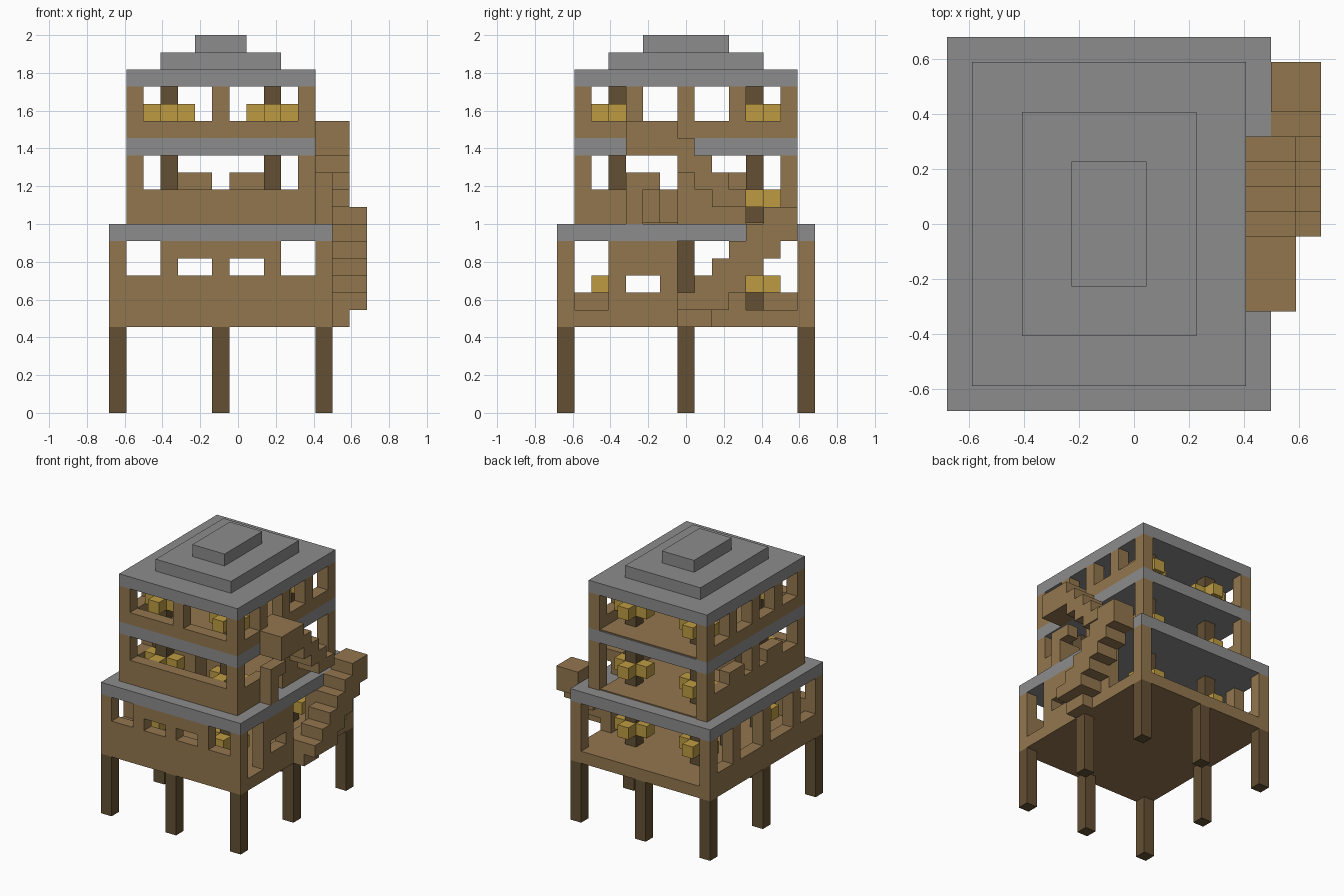
import bpy
import bmesh
from mathutils import Matrix, Vector

old = bpy.data.objects.get("Cube")
if old:
    bpy.data.objects.remove(old, do_unlink=True)

UNIT = 2 / 22
HALF = 7.5


def make_material(name, red, green, blue):
    mat = bpy.data.materials.new(name)
    mat.use_nodes = True
    color = (red, green, blue, 1)
    mat.diffuse_color = color
    mat.node_tree.nodes["Principled BSDF"].inputs["Base Color"].default_value = color
    return mat


wood = make_material("wood", .29, .183, .077)
dark_wood = make_material("dark_wood", .127, .08, .033)
stone = make_material("grey_stone", .262, .262, .262)
glow = make_material("lamp_yellow", .51, .33, .055)


class Part:
    """A named object built from grid-aligned blocks, with inclusive cell ranges."""

    def __init__(self, name, material):
        self.name, self.material, self.bm = name, material, bmesh.new()

    def block(self, xs, ys, zs):
        spans = [s if isinstance(s, tuple) else (s, s) for s in (xs, ys, zs)]
        low = Vector([s[0] for s in spans])
        high = Vector([s[1] + 1 for s in spans])
        size = (high - low) * UNIT
        center = ((low + high) / 2 - Vector((HALF, HALF, 0))) * UNIT
        matrix = Matrix.Translation(center) @ Matrix.Diagonal((*size, 1))
        bmesh.ops.create_cube(self.bm, size=1, matrix=matrix)

    def finish(self):
        mesh = bpy.data.meshes.new(self.name)
        self.bm.to_mesh(mesh)
        self.bm.free()
        mesh.materials.append(self.material)
        obj = bpy.data.objects.new(self.name, mesh)
        bpy.context.collection.objects.link(obj)


def wall(name, side, at, sill, top, posts, extras=()):
    """Low wall with posts above it; side is the axis the wall runs along."""
    part = Part(name, wood)

    def put(along, height):
        if side == "x":
            part.block(along, at, height)
        else:
            part.block(at, along, height)

    if sill:
        put((posts[0], posts[-1]), sill)
    base = sill[1] + 1 if sill else top[0]
    for post in posts:
        put(post, (base, top[1]))
    for along, height in extras:
        put(along, height)
    part.finish()


# Stilts around the edge
stilts = Part("stilts", dark_wood)
for x in (0, 6, 12):
    for y in (0, 7, 14):
        if (x, y) != (6, 7):
            stilts.block(x, y, (0, 4))
stilts.finish()

# Floors, terrace and stepped roof
floor = Part("ground_floor", wood)
floor.block((0, 12), (0, 14), 5)
floor.finish()
for name, xs, ys, z in (
    ("terrace_slab", (0, 12), (0, 14), 10),
    ("upper_slab", (1, 11), (1, 13), 15),
    ("roof_base", (1, 11), (1, 13), 19),
    ("roof_step", (3, 9), (3, 11), 20),
    ("roof_cap", (5, 7), (5, 9), 21),
):
    slab = Part(name, stone)
    slab.block(xs, ys, z)
    slab.finish()

# Thin boards laid inside the upper rooms
for name, z in (("middle_boards", 11), ("upper_boards", 16)):
    boards = Part(name, wood)
    boards.block((2, 10), (2, 13 - UNIT), (z, z - 1 + UNIT))
    boards.finish()

# Lower storey
low = (5, 9)
wall("lower_front_wall", "x", 0, (5, 7), low, (0, 3, 6, 9, 12),
     [((4, 5), 9), ((7, 8), 9)])
wall("lower_back_wall", "x", 14, None, low, (0, 12))
wall("lower_right_wall", "y", 0, (5, 6), low, (0, 3, 7, 11, 14))
wall("lower_left_wall", "y", 12, None, low, (0, 3, 6, 10, 14),
     [((4, 5), 6), ((4, 5), (8, 9)), ((7, 9), 6)])

# Middle storey, open at the back
mid = (11, 14)
wall("middle_front_wall", "x", 1, (11, 12), mid, (1, 11))
wall("middle_back_wall", "x", 13, None, mid, (1, 11))
wall("middle_right_wall", "y", 1, (11, 12), mid, (1, 7, 13),
     [((4, 5), 13), ((9, 10), 13)])
wall("middle_left_wall", "y", 11, None, mid, (1, 7, 13),
     [((2, 4), (11, 12)), ((8, 10), (11, 12))])

# Upper storey, open at the back
high = (16, 18)
wall("upper_front_wall", "x", 1, (16, 16), high, (1, 6, 11))
wall("upper_back_wall", "x", 13, None, high, (1, 11))
for name, x in (("upper_right_wall", 1), ("upper_left_wall", 11)):
    wall(name, "y", x, (16, 16), high, (1, 4, 7, 10, 13))

# Inner posts with lamps on three sides
posts = Part("inner_posts", dark_wood)
lamps = Part("lamps", glow)
for x in (3, 9):
    for y, out in ((3, 2), (11, 12)):
        for start, end in ((6, 9), mid, high):
            posts.block(x, y, (start, end))
        for z in (7, 12, 17):
            lamps.block(x - 1, y, z)
            lamps.block(x + 1, y, z)
            lamps.block(x, out, z)
posts.block(3, 7, (6, 9))
posts.finish()
lamps.finish()

# Tables in the middle room
tables = Part("tables", wood)
for xs in ((4, 5), (7, 8)):
    tables.block(xs, (4, 5), (11, 13))
tables.finish()

# Lower stairs rising to the back, outside the left wall
stairs = Part("lower_stairs", wood)
stairs.block(13, (7, 8), 5)
stairs.block((13, 14), 7, 6)
for n in range(5):
    stairs.block((13, 14), 8 + n, (max(6, 5 + n), 7 + n))
stairs.block((13, 14), 13, (10, 11))
stairs.finish()

# Upper stairs rising to the front, with landing and terrace block
stairs = Part("upper_stairs", wood)
for n in range(4):
    stairs.block((12, 13), 10 - n, (max(12, 11 + n), 12 + n))
stairs.block((12, 13), (4, 6), (15, 16))
stairs.finish()
stand = Part("terrace_block", wood)
stand.block(12, 4, (11, 12))
stand.block(12, (4, 5), 13)
stand.finish()
